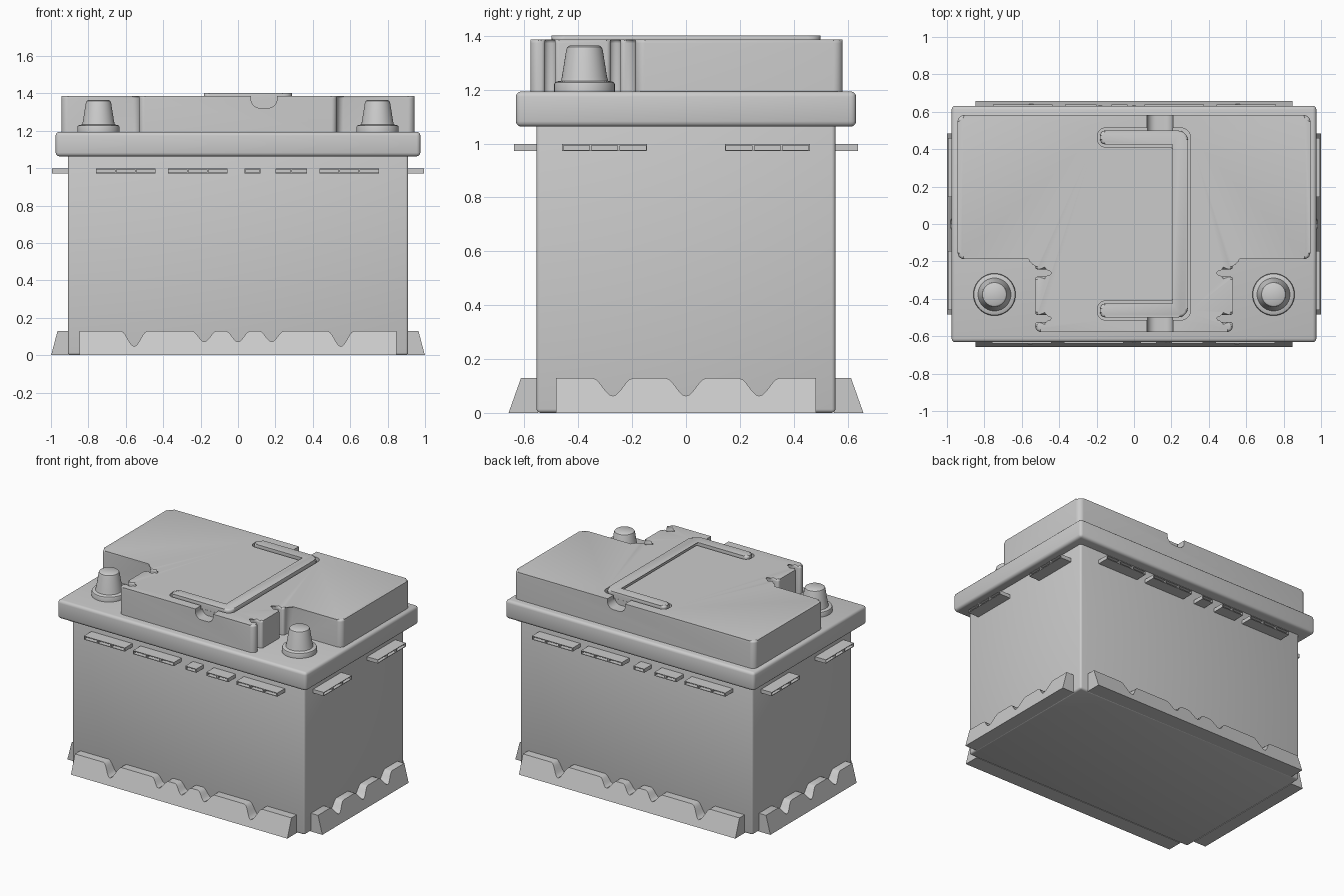
import bpy, bmesh, math
from mathutils import Vector, Matrix

if "Cube" in bpy.data.objects:
    bpy.data.objects.remove(bpy.data.objects["Cube"])

Z = Matrix.Rotation


def finish(name, bm, rot=0.0):
    bmesh.ops.recalc_face_normals(bm, faces=bm.faces)
    bm.transform(Z(rot, 4, 'Z'))
    me = bpy.data.meshes.new(name)
    bm.to_mesh(me)
    bm.free()
    ob = bpy.data.objects.new(name, me)
    bpy.context.collection.objects.link(ob)
    bpy.ops.object.select_all(action='DESELECT')
    bpy.context.view_layer.objects.active = ob
    ob.select_set(True)
    bpy.ops.object.shade_smooth_by_angle(angle=math.radians(35))
    return ob


def box(name, lo, hi, bevel):
    bm = bmesh.new()
    bmesh.ops.create_cube(bm, size=1)
    lo, hi = Vector(lo), Vector(hi)
    for v in bm.verts:
        v.co = Vector([lo[i] + (v.co[i] + .5) * (hi[i] - lo[i]) for i in range(3)])
    bmesh.ops.bevel(bm, geom=bm.edges[:], offset=bevel, segments=3, profile=.5, affect='EDGES')
    return finish(name, bm)


def fillet(pts, n=5):
    """Round the corners of a closed outline of (x, y, radius)."""
    out = []
    for i, (x, y, r) in enumerate(pts):
        p = Vector((x, y))
        if r == 0:
            out.append(p)
            continue
        a = (Vector(pts[i - 1][:2]) - p).normalized()
        b = (Vector(pts[(i + 1) % len(pts)][:2]) - p).normalized()
        half = a.angle(b) / 2
        c = p + (a + b).normalized() * (r / math.sin(half))
        s, e = p + a * (r / math.tan(half)) - c, p + b * (r / math.tan(half)) - c
        for k in range(n + 1):
            out.append(c + (s.lerp(e, k / n)).normalized() * r)
    return out


def prism(name, pts, z0, z1, bevel=0.0):
    bm = bmesh.new()
    low = [bm.verts.new((p[0], p[1], z0)) for p in pts]
    top = [bm.verts.new((p[0], p[1], z1)) for p in pts]
    bm.faces.new(low[::-1])
    cap = bm.faces.new(top)
    for i in range(len(pts)):
        bm.faces.new((low[i - 1], low[i], top[i], top[i - 1]))
    if bevel:
        bmesh.ops.bevel(bm, geom=list(cap.edges), offset=bevel, segments=3, profile=.5,
                        affect='EDGES', clamp_overlap=False)
    return finish(name, bm)


def cut(target, cutter):
    cutter.hide_render = True
    mod = target.modifiers.new('cut', 'BOOLEAN')
    mod.operation, mod.solver, mod.object = 'DIFFERENCE', 'EXACT', cutter
    bpy.context.view_layer.objects.active = target
    bpy.ops.object.modifier_apply(modifier=mod.name)
    bpy.data.objects.remove(cutter)


# Case and lid plate
box('case_body', (-.91, -.555, .003), (.91, .555, 1.09), .014)
box('lid_plate', (-.975, -.632, 1.066), (.975, .632, 1.197), .02)


# Raised cover: T-shaped outline with keyhole slots beside the terminals
def keyhole(cy):
    arc = [(.455 + .025 * math.cos(a), cy + .025 * math.sin(a), 0)
           for a in [math.radians(-46 - 268 * k / 12) for k in range(13)]]
    return [(.528, cy - .018, .016)] + arc + [(.528, cy + .018, .016)]


half = [(.528, -.577, .03)] + keyhole(-.505) + keyhole(-.262) + [
    (.528, -.188, .035), (.943, -.188, .035), (.943, .582, .035)]
outline = half + [(-x, y, r) for x, y, r in reversed(half)]
cover = prism('top_cover', fillet(outline), 1.19, 1.39, .014)


# Folding handle lying in a matching recess
def handle_outline(d):
    x0, x1, xi, yo, yi, r = -.195 + d, .302 - d, .205 + d, .513 - d, .412 + d, .04 - d
    return fillet([(x0, -yo, r), (x1, -yo, .05), (x1, yo, .05), (x0, yo, r),
                   (x0, yi, r), (xi, yi, .012), (xi, -yi, .012), (x0, -yi, r)])


cut(cover, prism('recess_cutter', handle_outline(0), 1.362, 1.5))

# Finger channels at the front and back edges
for s in (-1, 1):
    prof = fillet([(.07, -1.45, 0), (.208, -1.45, 0), (.208, -1.325, .045), (.07, -1.325, .045)])
    ch = prism('channel_cutter', prof, .5, .7)
    ch.data.transform(Matrix.Rotation(math.radians(-90), 4, 'X'))
    if s < 0:
        ch.data.transform(Matrix.Translation((0, -1.2, 0)))
    cut(cover, ch)

bpy.ops.object.select_all(action='DESELECT')
cover.select_set(True)
bpy.context.view_layer.objects.active = cover
bpy.ops.object.shade_smooth_by_angle(angle=math.radians(35))
prism('carry_handle', handle_outline(.014), 1.355, 1.405, .014)

# Terminals: turned profile of flange and tapered post
PROFILE = [(0, 1.19), (.113, 1.19), (.113, 1.222), (.11, 1.23), (.102, 1.234), (.088, 1.236),
           (.084, 1.25), (.068, 1.35), (.064, 1.361), (.055, 1.367), (0, 1.367)]
for side, x in (('left', -.746), ('right', .746)):
    bm = bmesh.new()
    vs = [bm.verts.new((r, 0, z)) for r, z in PROFILE]
    es = [bm.edges.new(p) for p in zip(vs, vs[1:])]
    bmesh.ops.spin(bm, geom=vs + es, cent=(0, 0, 0), axis=(0, 0, 1), angle=math.tau, steps=40)
    bmesh.ops.remove_doubles(bm, verts=bm.verts, dist=1e-5)
    bm.transform(Matrix.Translation((x, -.377, 0)))
    finish('terminal_' + side, bm)


# Rib: thin plate with a row of pockets in its outer edge
def rib(name, u0, u1, count, inner, outer, rot):
    bm = bmesh.new()
    bmesh.ops.create_cube(bm, size=1)
    for v in bm.verts:
        v.co = (u0 + (v.co.x + .5) * (u1 - u0),
                -inner if v.co.y > 0 else -outer, .988 + v.co.z * .026)
    for k in range(1, count):
        bmesh.ops.bisect_plane(bm, geom=bm.verts[:] + bm.edges[:] + bm.faces[:],
                               plane_co=(u0 + (u1 - u0) * k / count, 0, 0), plane_no=(1, 0, 0))
    bm.normal_update()
    faces = [f for f in bm.faces if f.normal.y < -.9]
    bmesh.ops.inset_individual(bm, faces=faces, thickness=.006)
    for f in bmesh.ops.extrude_discrete_faces(bm, faces=faces)['faces']:
        bmesh.ops.translate(bm, verts=f.verts, vec=(0, .03, 0))
    finish(name, bm, rot)


# Foot: sloped hold-down rail with scalloped top edge
def foot(name, u, notches, inner, low, high, rot):
    top, pts = .132, [(-u, .003), (u, .003), (u, .132)]
    for c, w, zb in reversed(notches):
        for k in range(13):
            t = 1 - k / 6
            pts.append((c + w * t, top - (top - zb) * (.5 + .5 * math.cos(math.pi * t))))
    pts.append((-u, top))
    bm = bmesh.new()
    a = [bm.verts.new((x, -(low + (high - low) * z / top), z)) for x, z in pts]
    b = [bm.verts.new((x, -inner, z)) for x, z in pts]
    bm.faces.new(a)
    bm.faces.new(b[::-1])
    for i in range(len(pts)):
        bm.faces.new((a[i - 1], b[i - 1], b[i], a[i]))
    finish(name, bm, rot)


LONG_RIBS = [(-.76, -.44, 3), (-.375, -.055, 3), (.035, .12, 1), (.2, .37, 2), (.435, .755, 3)]
SIDE_RIBS = [(-.46, -.145, 3), (.145, .46, 3)]
LONG_NOTCH = [(-.555, .07, .05), (-.18, .065, .075), (0, .065, .075), (.18, .065, .075), (.55, .07, .05)]
SIDE_NOTCH = [(c, .075, .066) for c in (-.272, 0, .272)]

for name, rot in (('front', 0), ('back', math.pi)):
    for i, (a, b, n) in enumerate(LONG_RIBS):
        rib(f'{name}_rib_{i}', a, b, n, .55, .639, rot)
    foot(name + '_foot', .848, LONG_NOTCH, .55, .66, .613, rot)
for name, rot in (('right', math.pi / 2), ('left', -math.pi / 2)):
    for i, (a, b, n) in enumerate(SIDE_RIBS):
        rib(f'{name}_rib_{i}', a, b, n, .905, .994, rot)
    foot(name + '_foot', .483, SIDE_NOTCH, .905, 1.0, .965, rot)

# Rest the whole model on the ground
for ob in bpy.data.objects:
    ob.data.transform(Matrix.Translation((0, 0, -.003)))
